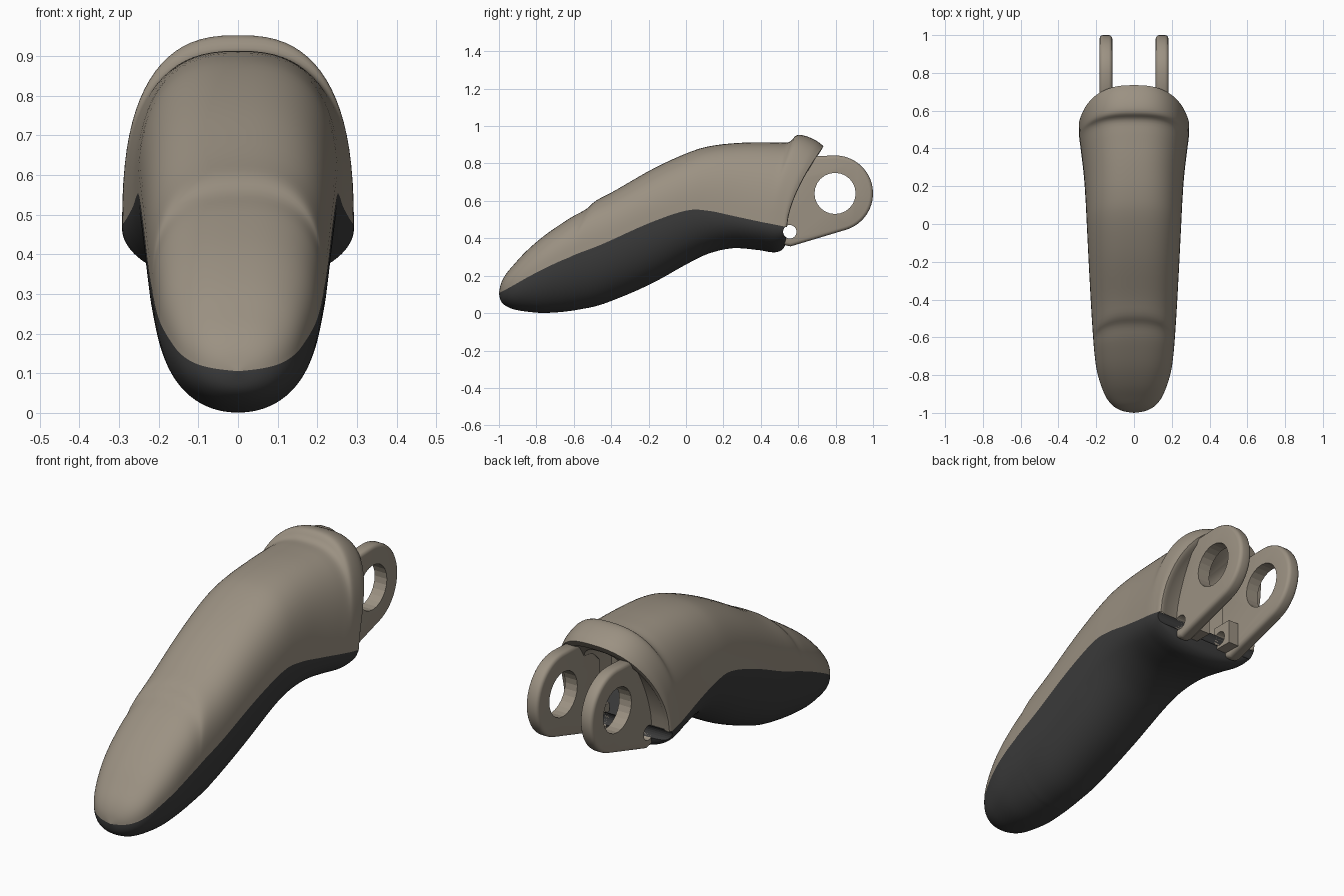
import bpy, bmesh, math
from mathutils import Vector

if "Cube" in bpy.data.objects:
    bpy.data.objects.remove(bpy.data.objects["Cube"])

# Stations: seam y, half width, bottom z, seam z, top y, top z
ROWS = [
    (-1.0, 0.0, .105, .105, -1.0, .105),
    (-.99, .06, .065, .112, -.99, .155),
    (-.965, .108, .04, .125, -.965, .205),
    (-.92, .146, .02, .15, -.92, .26),
    (-.85, .176, .008, .19, -.85, .335),
    (-.77, .198, .001, .232, -.75, .42),
    (-.68, .21, .005, .275, -.62, .508),
    (-.62, .215, .012, .3, -.535, .555),
    (-.58, .218, .018, .318, -.48, .602),
    (-.44, .227, .05, .372, -.38, .655),
    (-.2, .24, .15, .48, -.17, .775),
    (0, .25, .26, .548, .03, .865),
    (.12, .256, .318, .547, .16, .898),
    (.25, .265, .347, .52, .32, .912),
    (.38, .28, .338, .492, .47, .913),
    (.44, .288, .328, .48, .55, .914),
    (.475, .291, .325, .473, .59, .95),
    (.505, .292, .333, .467, .64, .947),
    (.527, .292, .355, .463, .70, .92),
    (.538, .286, .40, .46, .735, .892),
]


def smooth_rows(rows, steps=4):
    """Catmull-Rom interpolation of whole stations."""
    out = []
    for i in range(len(rows) - 1):
        a, b, c, d = (rows[max(i - 1, 0)], rows[i], rows[i + 1],
                      rows[min(i + 2, len(rows) - 1)])
        for k in range(steps):
            t = k / steps
            out.append(tuple(
                .5 * (2 * q + (r - p) * t + (2 * p - 5 * q + 4 * r - s) * t * t
                      + (3 * q - p - 3 * r + s) * t ** 3)
                for p, q, r, s in zip(a, b, c, d)))
    return out + [rows[-1]]


def arc(w, z0, z1, y0, y1, n, count=40):
    """Half superellipse from seam to seam, leaning from y0 to y1."""
    pts = []
    for i in range(count + 1):
        a = math.pi * i / count
        c, s = math.cos(a), max(math.sin(a), 0)
        t = s ** (2 / n)
        x = math.copysign(abs(c) ** (2 / n), c) * w
        pts.append((x, y0 + (y1 - y0) * t ** 1.6, z0 + (z1 - z0) * t))
    return pts


def material(name, rgb):
    m = bpy.data.materials.new(name)
    m.diffuse_color = (*rgb, 1)
    m.use_nodes = True
    m.node_tree.nodes["Principled BSDF"].inputs["Base Color"].default_value = m.diffuse_color
    return m


TAN = material("tan", (.33, .285, .225))
DARK = material("dark", (.045, .045, .045))


def finish(name, bm, mat=None, smooth=None):
    bmesh.ops.recalc_face_normals(bm, faces=bm.faces)
    me = bpy.data.meshes.new(name)
    bm.to_mesh(me)
    bm.free()
    ob = bpy.data.objects.new(name, me)
    bpy.context.collection.objects.link(ob)
    if mat:
        me.materials.append(mat)
    if smooth:
        bpy.ops.object.select_all(action='DESELECT')
        ob.select_set(True)
        bpy.context.view_layer.objects.active = ob
        bpy.ops.object.shade_smooth_by_angle(angle=math.radians(smooth))
    return ob


def loft(name, rings, mat, closed):
    bm = bmesh.new()
    vs = [[bm.verts.new(p) for p in r] for r in rings]
    n = len(vs[0])
    for a, b in zip(vs, vs[1:]):
        for i in range(n if closed else n - 1):
            j = (i + 1) % n
            bm.faces.new((a[i], a[j], b[j], b[i]))
    bm.faces.new(vs[-1])
    bmesh.ops.remove_doubles(bm, verts=bm.verts, dist=1e-5)
    return finish(name, bm, mat, 40)


def cylinder(name, y, z, r):
    bm = bmesh.new()
    bmesh.ops.create_cone(bm, cap_ends=True, segments=24, radius1=r, radius2=r, depth=1)
    for v in bm.verts:
        v.co = Vector((v.co.z, v.co.x + y, v.co.y + z))
    ob = finish(name, bm)
    ob.hide_render = True
    ob.hide_set(True)
    return ob


def cut(ob, *cutters):
    for c in cutters:
        m = ob.modifiers.new("hole", 'BOOLEAN')
        m.operation, m.solver, m.object = 'DIFFERENCE', 'EXACT', c


stations = smooth_rows(ROWS)

# Upper shell, with groove and recessed opening at the back
shell = [arc(w, zs, zt, s, yt, 2.6) for s, w, zb, zs, yt, zt in stations]
shell += [arc(.272, .46, .862, .540, .718, 2.6),
          arc(.25, .46, .85, .528, .69, 2.6),
          arc(.15, .46, .835, .528, .675, 3),
          arc(.15, .46, .80, .36, .42, 3)]
loft("upper_shell", shell, TAN, False)

# Soft pad underneath
pad = loft("lower_pad", [arc(w, zs, zb, s, s, 2.15) for s, w, zb, zs, yt, zt in stations],
           DARK, True)

# Hinge lugs: rounded plate, mirrored, with two holes
big_hole = cylinder("big_hole_cutter", .797, .64, .11)
pin_hole = cylinder("pin_hole_cutter", .555, .435, .036)
outline = [(.50, .38), (.535, .362), (.56, .357)]
for i in range(25):
    a = math.radians(-72 + 162 * i / 24)
    outline.append((.797 + .203 * math.cos(a), .64 + .203 * math.sin(a)))
outline += [(.66, .838), (.56, .76), (.50, .70)]
bm = bmesh.new()
face = bm.faces.new([bm.verts.new((.115, y, z)) for y, z in outline])
ext = bmesh.ops.extrude_face_region(bm, geom=[face])
bmesh.ops.translate(bm, vec=(.067, 0, 0),
                    verts=[g for g in ext["geom"] if isinstance(g, bmesh.types.BMVert)])
rims = [e for e in bm.edges if abs(e.verts[0].co.x - e.verts[1].co.x) < 1e-4]
bmesh.ops.bevel(bm, geom=rims, offset=.018, segments=3, profile=.5, affect='EDGES')
lug = finish("hinge_lugs", bm, TAN, 35)

# Small pin blocks on the inner side of the lugs
bm = bmesh.new()
bmesh.ops.create_cube(bm, size=1)
for v in bm.verts:
    v.co = Vector((.09 + v.co.x * .06, .57 + v.co.y * .11, .445 + v.co.z * .12))
block = finish("pin_blocks", bm, TAN)

cut(lug, big_hole, pin_hole)
cut(block, pin_hole)
cut(pad, pin_hole)
for ob in (lug, block):
    ob.modifiers.new("mirror", 'MIRROR')
